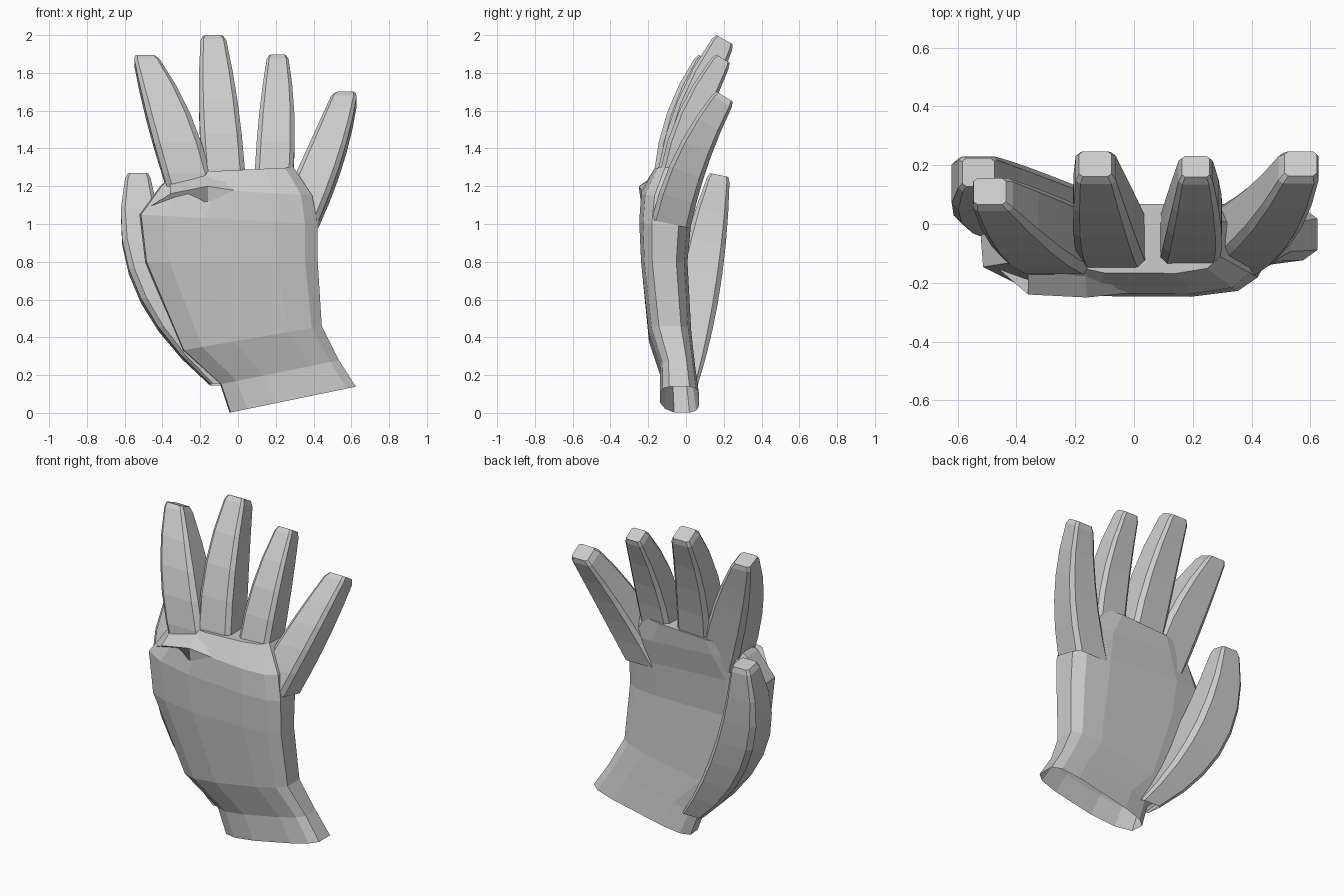
import bpy, bmesh
from math import cos, sin, pi, copysign
from mathutils import Vector

cube = bpy.data.objects.get("Cube")
if cube:
    bpy.data.objects.remove(cube, do_unlink=True)

# The single flat colour
GREY = (0.6, 0.6, 0.6, 1)
grey = bpy.data.materials.new("plain grey")
grey.use_nodes = True
grey.diffuse_color = GREY
shader = grey.node_tree.nodes["Principled BSDF"]
shader.inputs["Base Color"].default_value = GREY


def loft(name, rings):
    """Skin a flat-shaded sleeve, open at its base, through equal-sized rings."""
    bm = bmesh.new()
    rows = [[bm.verts.new(point) for point in ring] for ring in rings]
    count = len(rows[0])
    for lower, upper in zip(rows, rows[1:]):
        for i in range(count):
            j = (i + 1) % count
            bm.faces.new((lower[i], lower[j], upper[j], upper[i]))
    bm.faces.new(rows[-1])
    bmesh.ops.recalc_face_normals(bm, faces=bm.faces)
    mesh = bpy.data.meshes.new(name)
    bm.to_mesh(mesh)
    bm.free()
    mesh.materials.append(grey)
    bpy.context.collection.objects.link(bpy.data.objects.new(name, mesh))


def outline(sides, power, slope_front_right=False):
    """Rounded box of unit half size; one front corner can be sloped off."""
    points = []
    for i in range(sides):
        angle = 2 * pi * (i + 0.5) / sides
        u, v = cos(angle), sin(angle)
        bend = 1 if slope_front_right and u < 0 and v < 0 else power
        points.append((copysign(abs(u) ** bend, u), copysign(abs(v) ** bend, v)))
    return points


def palm_ring(right_end, left_end, front, back):
    """Slanted palm section between its two side points (x, z)."""
    start, end = Vector(right_end), Vector(left_end)
    ring = []
    for u, v in outline(12, 0.5, slope_front_right=True):
        across = start.lerp(end, (u + 1) / 2)
        y = front + (back - front) * (v + 1) / 2
        ring.append(Vector((across.x, y, across.y)))
    return ring


def finger(name, base, bend, tip, base_radius, tip_radius, bulge, steps=5):
    """Sweep a tapered box along a curve and close it with a bevelled tip."""
    base, bend, tip = Vector(base), Vector(bend), Vector(tip)
    side = Vector((1, 0, 0))

    def ring(centre, along, radius):
        depth = along.cross(side).normalized()
        return [centre + (side * u + depth * v * 0.9) * radius
                for u, v in outline(8, 0.3)]

    rings = []
    for step in range(steps + 1):
        t = step / steps
        first, second = base.lerp(bend, t), bend.lerp(tip, t)
        along = (second - first).normalized()
        radius = base_radius + (tip_radius - base_radius) * t + bulge * 4 * t * (1 - t)
        rings.append(ring(first.lerp(second, t), along, radius))
    rings.append(ring(tip + along * 0.03, along, tip_radius * 0.8))
    loft(name, rings)


# Palm with an open flared cuff, from the slanted wrist up to the knuckles
loft("palm", [
    palm_ring((-.05, 0), (.63, .14), -.14, .07),
    palm_ring((-.1, .15), (.54, .28), -.14, .05),
    palm_ring((-.3, .33), (.45, .46), -.2, .03),
    palm_ring((-.5, .8), (.43, .8), -.24, .01),
    palm_ring((-.53, 1.05), (.43, 1), -.25, .03),
    palm_ring((-.42, 1.2), (.4, 1.15), -.24, .06),
    palm_ring((-.34, 1.27), (.3, 1.3), -.17, .07),
])

# Four spread fingers curling backward
finger("index_finger", (-.23, -.07, 1.1), (-.33, -.05, 1.5), (-.48, .1, 1.85),
       .12, .07, .03)
finger("middle_finger", (-.06, -.07, 1.1), (-.1, -.03, 1.55), (-.13, .19, 1.95),
       .11, .07, .02)
finger("ring_finger", (.18, -.07, 1.1), (.21, -.03, 1.5), (.21, .18, 1.85),
       .1, .06, .02)
finger("little_finger", (.31, -.08, 1), (.47, 0, 1.35), (.56, .19, 1.65),
       .12, .07, .01)

# Thumb folded slightly behind the palm, rooted at the wrist
finger("thumb", (-.08, 0, .15), (-.54, .05, .65), (-.53, .17, 1.23),
       .07, .07, .06, steps=7)

# Folded web between the index knuckle and the edge of the palm
loft("knuckle_fold", [
    [(-.5, -.12, 1.07), (-.36, -.24, 1.16), (-.36, -.1, 1.26)],
    [(-.16, -.24, 1.12), (-.16, -.25, 1.2), (-.17, -.12, 1.29)],
    [(.02, -.23, 1.15), (.03, -.23, 1.17), (.03, -.16, 1.25)],
])
